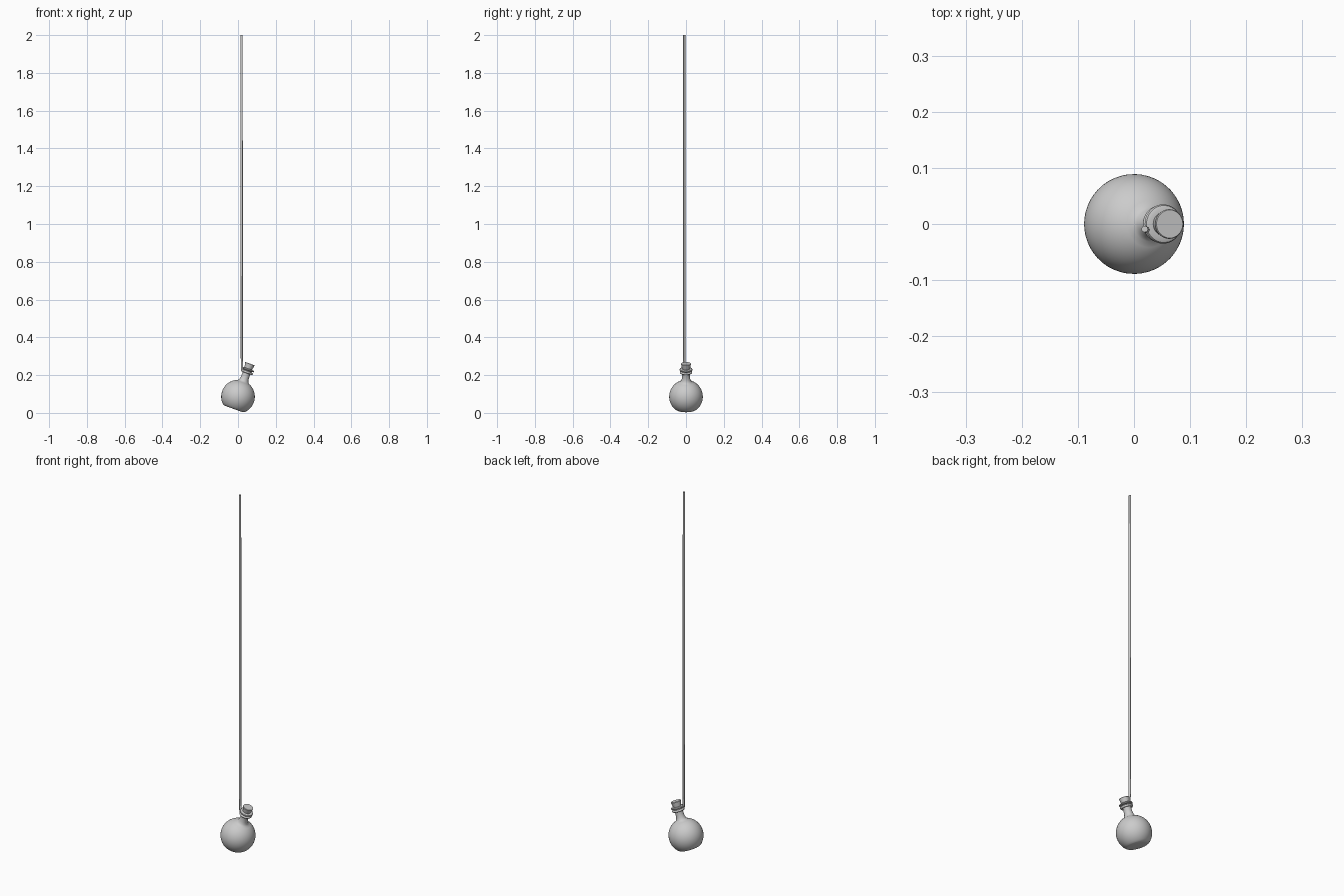
import bpy, bmesh, math
from mathutils import Matrix, Vector

if "Cube" in bpy.data.objects:
    bpy.data.objects.remove(bpy.data.objects["Cube"])

TILT = math.radians(20)
PLACE = Matrix.Translation((0, 0, 0.086)) @ Matrix.Rotation(TILT, 4, 'Y')


def lathe(name, profile, segs=48, closed=False):
    """Revolve (radius, height) points around the tilted flask axis."""
    bm = bmesh.new()
    verts = [bm.verts.new((r, 0, z)) for r, z in profile]
    pairs = list(zip(verts, verts[1:] + verts[:1])) if closed else list(zip(verts, verts[1:]))
    edges = [bm.edges.new(p) for p in pairs]
    bmesh.ops.spin(bm, geom=verts + edges, axis=(0, 0, 1), cent=(0, 0, 0),
                   angle=math.tau, steps=segs, use_duplicate=False)
    bmesh.ops.remove_doubles(bm, verts=bm.verts, dist=1e-5)
    bmesh.ops.recalc_face_normals(bm, faces=bm.faces)
    return finish(name, bm, PLACE)


def finish(name, bm, matrix=Matrix()):
    me = bpy.data.meshes.new(name)
    bm.transform(matrix)
    bm.to_mesh(me)
    bm.free()
    ob = bpy.data.objects.new(name, me)
    bpy.context.collection.objects.link(ob)
    bpy.ops.object.select_all(action='DESELECT')
    ob.select_set(True)
    bpy.context.view_layer.objects.active = ob
    bpy.ops.object.shade_smooth_by_angle(angle=math.radians(35))
    return ob


def ring(name, major, minor, height):
    pts = [(major + minor * math.cos(a), height + minor * math.sin(a))
           for a in (math.tau * i / 12 for i in range(12))]
    return lathe(name, pts, closed=True)


# Round flask: flattened base, spherical belly, flared neck and lip
R = 0.089
belly = [(R * math.cos(a), R * math.sin(a))
         for a in (math.radians(-46 + 6 * i) for i in range(19))]
flask = [(0, -0.069), (0.045, -0.069), (0.055, -0.068)] + belly + [
    (0.031, 0.083), (0.026, 0.090), (0.0225, 0.100), (0.021, 0.115), (0.021, 0.135),
    (0.024, 0.147), (0.033, 0.149), (0.035, 0.152), (0.033, 0.156), (0.028, 0.158),
    (0.019, 0.158), (0.019, 0.150)]
lathe("flask", flask)

# Tapered cork
lathe("cork", [(0, 0.148), (0.019, 0.148), (0.0265, 0.184), (0.025, 0.186), (0, 0.186)], 32)

# Cord wound round the neck
ring("cord_loop", 0.027, 0.006, 0.138)

# Long hanging cord
cu = bpy.data.curves.new("hanging_cord", 'CURVE')
cu.dimensions = '3D'
cu.bevel_depth = 0.006
cu.bevel_resolution = 2
cu.use_fill_caps = True
path = [(0.030, -0.012, 0.216), (0.022, -0.010, 0.235), (0.020, -0.009, 0.30), (0.019, -0.009, 2.0)]
sp = cu.splines.new('POLY')
sp.points.add(len(path) - 1)
for p, co in zip(sp.points, path):
    p.co = (*co, 1)
cord = bpy.data.objects.new("hanging_cord", cu)
bpy.context.collection.objects.link(cord)
